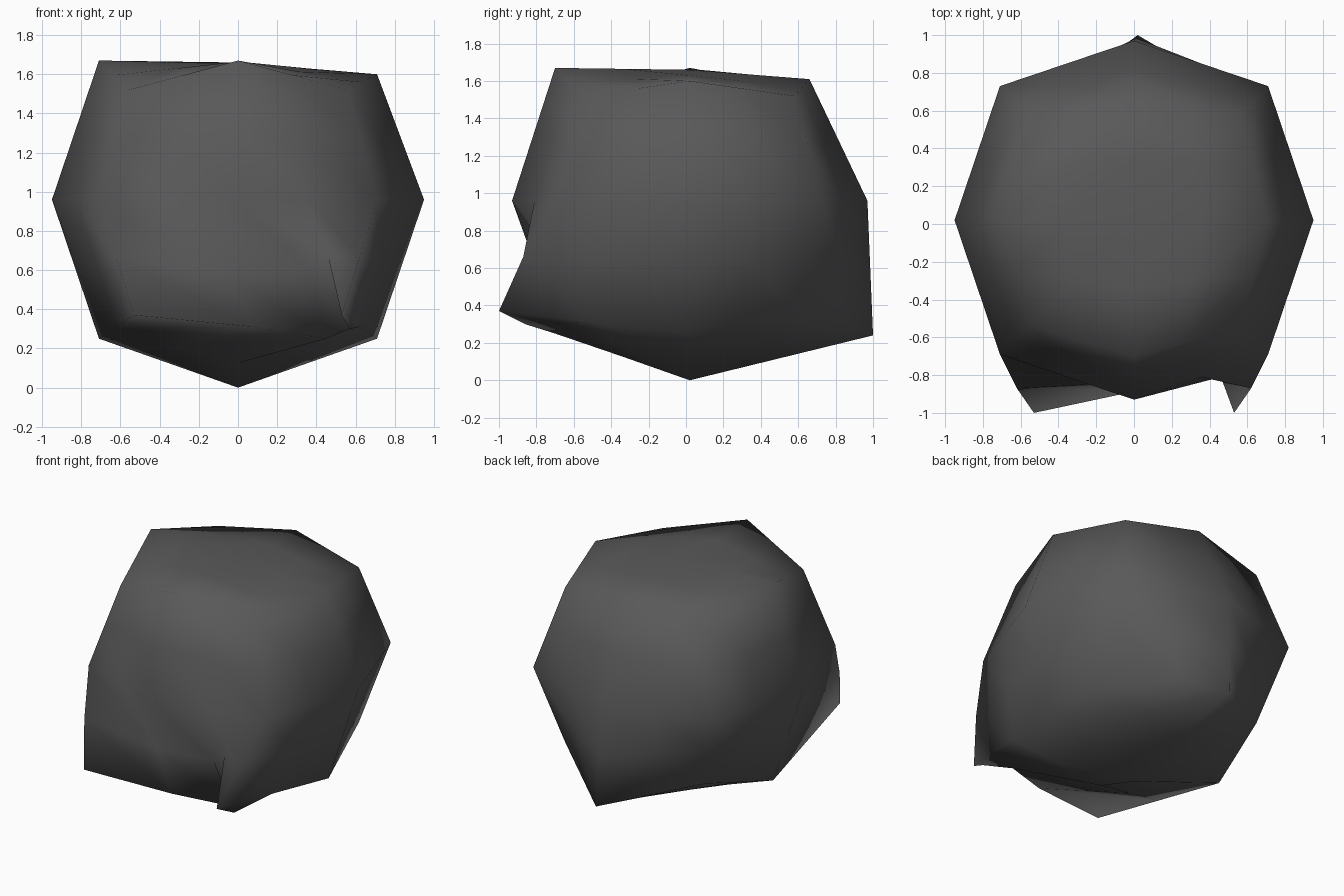
import bpy, bmesh
from itertools import product
from math import floor, ceil
from mathutils import Vector

if "Cube" in bpy.data.objects:
    bpy.data.objects.remove(bpy.data.objects["Cube"])

CENTRE = Vector((0, 0.02, 0.96))
RADIUS = {1: 0.95, 2: 0.71, 3: 0.56}   # face centre, edge middle, corner of a cube-sphere

# Coarse points pulled off the sphere: flat top, swollen back, two low front spurs
coarse = {
    (0, 0, 1): (0, 0.02, 1.66),
    (1, 0, 1): (0.71, 0.02, 1.60),
    (0, 1, 1): (0, 0.66, 1.61),
    (0, -1, 1): (0, -0.70, 1.67),
    (0, 1, -1): (0.02, 1.0, 0.24),
    (-1, -1, -1): (-0.53, -1.0, 0.37),
    (1, -1, -1): (0.53, -1.0, 0.37),
    (0, 0, -1): (0, 0.02, 0),
}

# Fine points dragged sideways along the lower front
fine = {
    (-0.5, -1, -1): (0.08, -0.87, 0.31),
    (-0.5, -1, -0.5): (-0.06, -0.84, 0.59),
    (0, -1, -0.5): (0.36, -0.80, 0.60),
    (0.5, -1, -0.5): (0.46, -0.81, 0.67),
    (0, -1, -1): (0.45, -0.70, 0.25),
    (0.5, -1, -1): (0.57, -0.86, 0.30),
    (1, -1, -0.5): (0.62, -0.87, 0.66),
    (-1, -1, -0.5): (-0.62, -0.87, 0.66),
}


def coarse_point(key):
    if key in coarse:
        return Vector(coarse[key])
    return CENTRE + Vector(key) * RADIUS[sum(map(abs, key))]


def place(co):
    key = tuple(round(c * 2) / 2 for c in co)
    if key in fine:
        return Vector(fine[key])
    corners = list(product(*[sorted({floor(c), ceil(c)}) for c in key]))
    return sum((coarse_point(k) for k in corners), Vector()) / len(corners)


# Rock body: gridded cube bent to the points above
bm = bmesh.new()
bmesh.ops.create_cube(bm, size=2)
bmesh.ops.subdivide_edges(bm, edges=bm.edges[:], cuts=3, use_grid_fill=True)
for v in bm.verts:
    v.co = place(v.co)
for f in bm.faces:
    f.smooth = True
mesh = bpy.data.meshes.new("rock")
bm.to_mesh(mesh)
bm.free()
rock = bpy.data.objects.new("rock", mesh)
bpy.context.collection.objects.link(rock)

# Dark stone colour
stone = bpy.data.materials.new("dark_stone")
stone.diffuse_color = (0.1, 0.1, 0.1, 1)
stone.use_nodes = True
stone.node_tree.nodes["Principled BSDF"].inputs["Base Color"].default_value = stone.diffuse_color
mesh.materials.append(stone)
